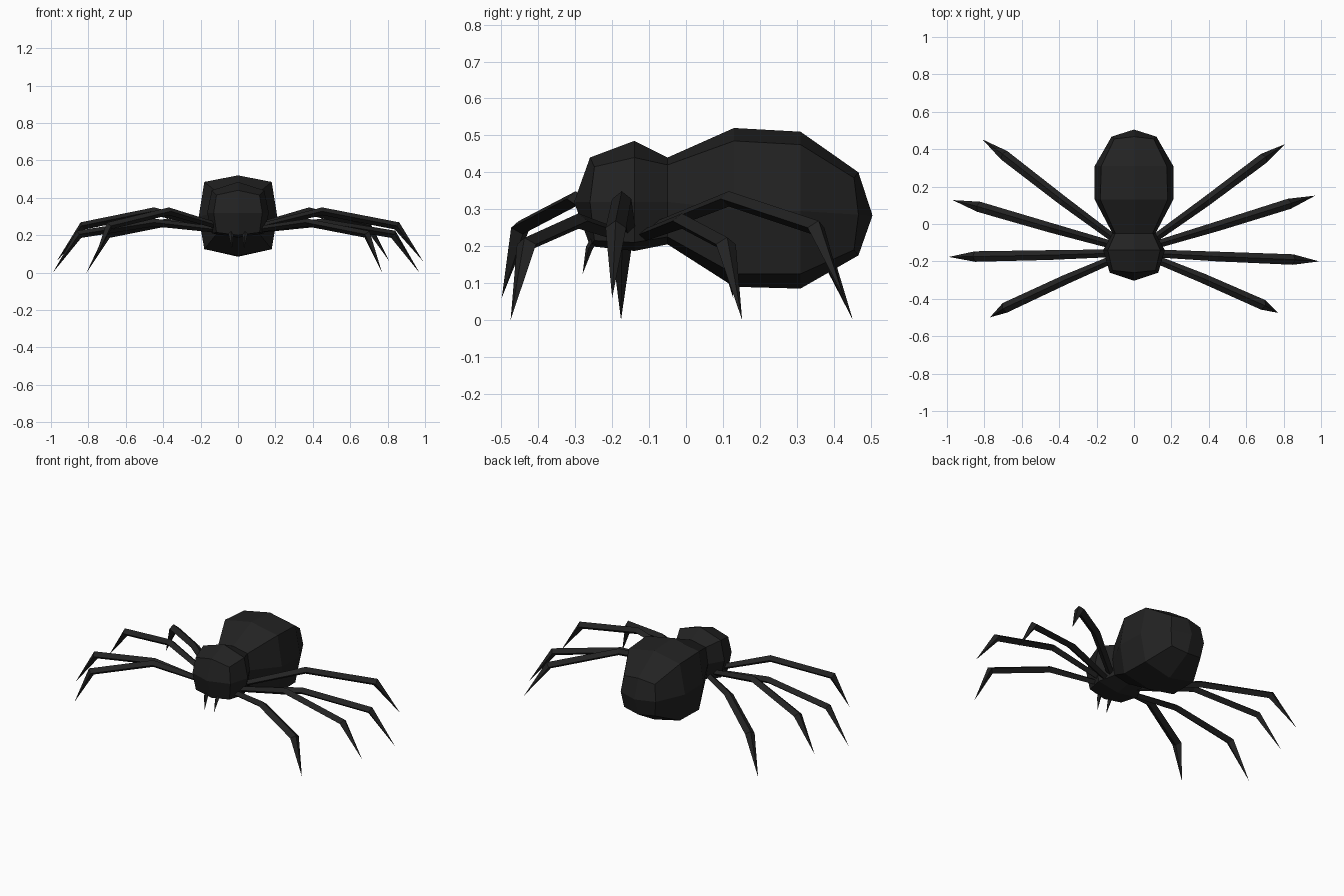
import bpy, bmesh
from mathutils import Vector

if "Cube" in bpy.data.objects:
    bpy.data.objects.remove(bpy.data.objects["Cube"])

black = bpy.data.materials.new("matte black")
black.diffuse_color = (0.016, 0.016, 0.016, 1)
black.use_nodes = True
black.node_tree.nodes["Principled BSDF"].inputs["Base Color"].default_value = black.diffuse_color


def finish(bm, name):
    bmesh.ops.recalc_face_normals(bm, faces=bm.faces)
    me = bpy.data.meshes.new(name)
    bm.to_mesh(me)
    bm.free()
    me.materials.append(black)
    ob = bpy.data.objects.new(name, me)
    bpy.context.collection.objects.link(ob)
    return ob


def bridge(bm, a, b):
    n = len(a)
    for i in range(n):
        bm.faces.new((a[i], a[(i + 1) % n], b[(i + 1) % n], b[i]))


def body_part(name, sections, pole):
    """Eight-sided rounded-box rings, closed by a 2x2 patch around the pole."""
    bm = bmesh.new()
    rings = []
    for y, zt, zct, zm, zcb, zb, w, wc in sections:
        outline = [(0, zt), (wc, zct), (w, zm), (wc, zcb),
                   (0, zb), (-wc, zcb), (-w, zm), (-wc, zct)]
        rings.append([bm.verts.new((x, y, z)) for x, z in outline])
    for a, b in zip(rings, rings[1:]):
        bridge(bm, a, b)
    p, r = bm.verts.new(pole), rings[-1]
    for v in r[1::2]:
        v.co.y += -0.012 if pole[1] > 0 else 0.012   # corners sit slightly back
    for i in (0, 2, 4, 6):
        bm.faces.new((r[i], r[i + 1], r[(i + 2) % 8], p))
    return finish(bm, name)


# Body: y, top, top corner, middle, bottom corner, bottom, half widths
waist = (-0.05, 0.44, 0.42, 0.32, 0.225, 0.205, 0.115, 0.10)
body_part("head", [
    waist,
    (-0.14, 0.485, 0.44, 0.32, 0.21, 0.187, 0.165, 0.14),
    (-0.26, 0.44, 0.415, 0.32, 0.215, 0.20, 0.13, 0.115)], (0, -0.303, 0.32))
body_part("abdomen", [
    waist,
    (0.13, 0.52, 0.485, 0.30, 0.125, 0.09, 0.21, 0.18),
    (0.31, 0.51, 0.475, 0.295, 0.125, 0.085, 0.21, 0.175),
    (0.467, 0.40, 0.385, 0.285, 0.19, 0.175, 0.12, 0.105)], (0, 0.505, 0.283))


def limb(name, pts, radii):
    """Diamond-section tube along the points, ending in a sharp tip."""
    pts = [Vector(p) for p in pts]
    flat = pts[-2] - pts[0]
    side = Vector((flat.y, -flat.x, 0)).normalized()
    bm = bmesh.new()
    rings = []
    for i, (p, r) in enumerate(zip(pts, radii)):
        t = (pts[i + 1] - p).normalized()
        if i:
            t = (t + (p - pts[i - 1]).normalized()).normalized()
        up = side.cross(t).normalized()
        rings.append([bm.verts.new(p + o) for o in
                      (side * r, up * r * 0.8, -side * r, -up * r * 0.8)])
    for a, b in zip(rings, rings[1:]):
        bridge(bm, a, b)
    bm.faces.new(rings[0])
    tip, r = bm.verts.new(pts[-1]), rings[-1]
    for i in range(4):
        bm.faces.new((r[i], r[(i + 1) % 4], tip))
    return finish(bm, name)


# Legs: root, knee, ankle and tip as (x, y); every other leg is lifted
legs = {
    "front": [(0.06, -0.165), (0.37, -0.295), (0.69, -0.44), (0.77, -0.487)],
    "front_middle": [(0.07, -0.155), (0.45, -0.17), (0.85, -0.182), (0.99, -0.188)],
    "rear_middle": [(0.07, -0.125), (0.45, -0.015), (0.83, 0.10), (0.97, 0.14)],
    "rear": [(0.05, -0.12), (0.38, 0.12), (0.695, 0.36), (0.81, 0.44)],
}
for n, (part, path) in enumerate(legs.items()):
    for s, label in ((1, "right"), (-1, "left")):
        lifted = (n % 2 == 1) == (s == 1)
        heights = (0.235, 0.328, 0.25, 0.06) if lifted else (0.225, 0.268, 0.205, 0.0)
        # the two sides are staggered a little
        dy = 0.012 * (1 if lifted == (n > 1) else -1) * (-1 if n > 1 else 1)
        pts = [(s * x, y + dy * i / 3, z)
               for i, ((x, y), z) in enumerate(zip(path, heights))]
        limb(f"{label}_{part}_leg", pts, (0.02, 0.026, 0.028))

# Fangs under the face
for s, label in ((1, "right"), (-1, "left")):
    limb(f"{label}_fang", [(s * 0.04, -0.235, 0.24), (s * 0.037, -0.262, 0.195),
                           (s * 0.032, -0.28, 0.125)], (0.014, 0.012))
